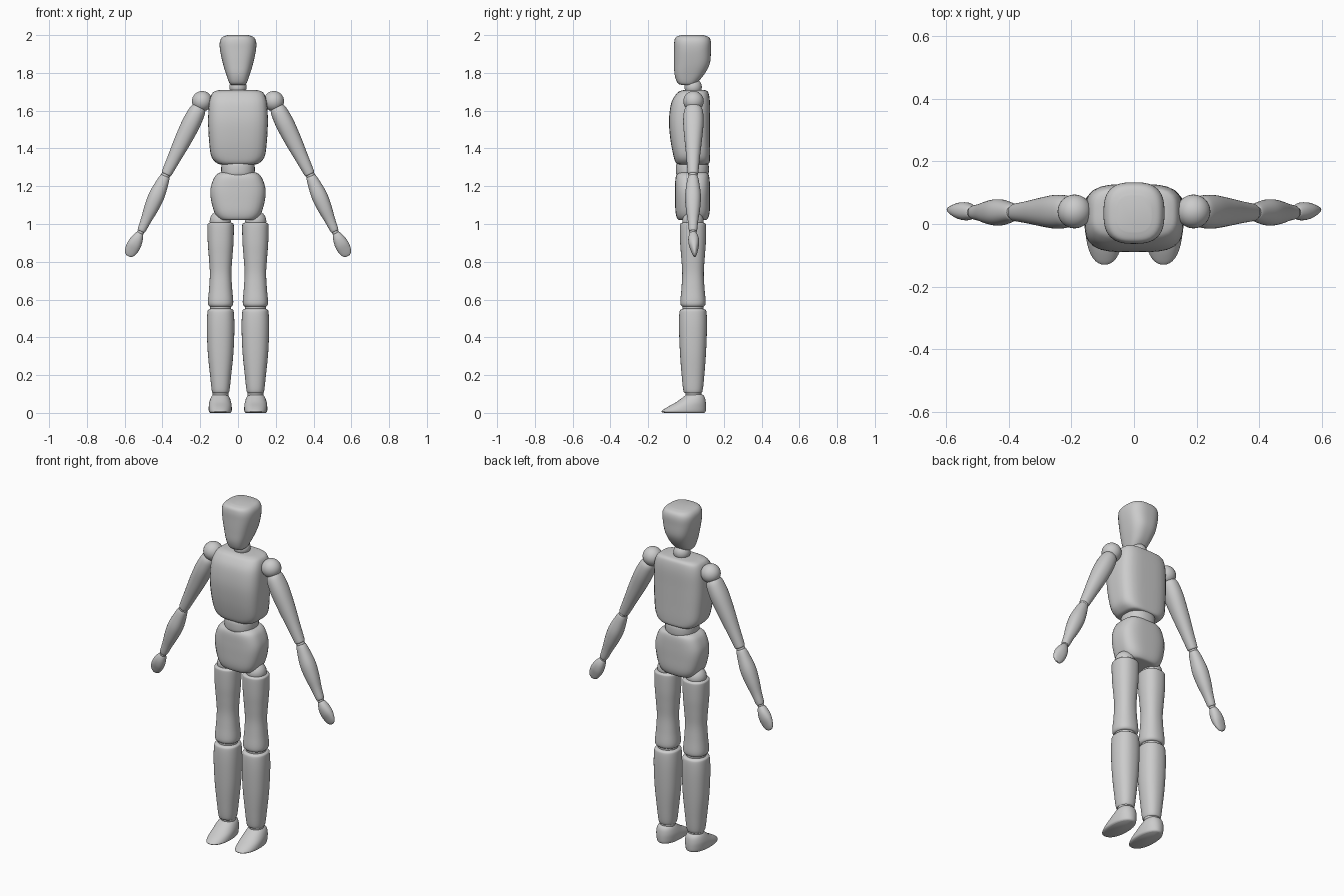
import bpy, bmesh, math
from mathutils import Vector, Matrix

cube = bpy.data.objects.get("Cube")
if cube:
    bpy.data.objects.remove(cube, do_unlink=True)

GREY = (0.6, 0.6, 0.6, 1)
mat = bpy.data.materials.new("matte grey")
mat.use_nodes = True
mat.diffuse_color = GREY
mat.node_tree.nodes["Principled BSDF"].inputs["Base Color"].default_value = GREY


def finish(name, bm, matrix=Matrix()):
    bmesh.ops.recalc_face_normals(bm, faces=bm.faces)
    mesh = bpy.data.meshes.new(name)
    bm.to_mesh(mesh)
    bm.free()
    mesh.materials.append(mat)
    obj = bpy.data.objects.new(name, mesh)
    bpy.context.collection.objects.link(obj)
    obj.matrix_world = matrix
    bpy.ops.object.select_all(action='DESELECT')
    obj.select_set(True)
    bpy.context.view_layer.objects.active = obj
    bpy.ops.object.shade_smooth_by_angle(angle=math.radians(50))
    return obj


def spline(points, steps=5):
    """Catmull-Rom through tuples of equal length."""
    p = [points[0]] + points + [points[-1]]
    out = []
    for i in range(1, len(p) - 2):
        for k in range(steps):
            t = k / steps
            out.append([b + t / 2 * (c - a + t * (2*a - 5*b + 4*c - d + t * (3*(b - c) + d - a)))
                        for a, b, c, d in zip(*p[i-1:i+3])])
    return out + [list(points[-1])]


def loft(name, stations, power=2.0, matrix=Matrix(), sides=40):
    """Stations are (height, half width, y min, y max); power sets how boxy the section is."""
    bm = bmesh.new()
    rings = []
    for h, rx, y0, y1 in spline(stations):
        ring = []
        for i in range(sides):
            a = 2 * math.pi * i / sides
            c, s = math.cos(a), math.sin(a)
            k = (abs(c) ** power + abs(s) ** power) ** (-1 / power)
            ring.append(bm.verts.new((rx * c * k, (y0 + y1) / 2 + (y1 - y0) / 2 * s * k, h)))
        rings.append(ring)
    for lo, hi in zip(rings, rings[1:]):
        for i in range(sides):
            j = (i + 1) % sides
            bm.faces.new((lo[i], lo[j], hi[j], hi[i]))
    bm.faces.new(rings[0][::-1])
    bm.faces.new(rings[-1])
    return finish(name, bm, matrix)


def ball(name, centre, radius):
    bm = bmesh.new()
    bmesh.ops.create_uvsphere(bm, u_segments=32, v_segments=16, radius=radius)
    return finish(name, bm, Matrix.Translation(centre))


def round_stations(rows):
    """(height, radius) or (height, x radius, y radius) rows centred on the axis."""
    return [(r[0], r[1], -r[-1], r[-1]) for r in rows]


def along(start, end):
    """Frame at start with z toward end and y kept."""
    z = (end - start).normalized()
    y = Vector((0, 1, 0))
    y = (y - z * y.dot(z)).normalized()
    x = y.cross(z)
    return Matrix.Translation(start) @ Matrix((x, y, z)).transposed().to_4x4()


# Head and trunk
loft("head", [(1.735, .03, -.015, .04), (1.745, .045, -.043, .055), (1.79, .062, -.06, .095),
              (1.85, .08, -.063, .126), (1.92, .095, -.063, .132), (1.965, .096, -.062, .132),
              (1.99, .082, -.053, .12), (2.0, .055, -.025, .09)], 2.8)
ball("neck_joint", (0, .038, 1.725), .046)
loft("chest", [(1.315, .085, -.03, .105), (1.322, .112, -.052, .123), (1.36, .142, -.066, .127),
               (1.45, .154, -.083, .127), (1.55, .158, -.09, .127), (1.64, .153, -.078, .127),
               (1.69, .138, -.05, .12), (1.706, .112, -.025, .108), (1.71, .08, 0, .09)], 3.6)
loft("waist_joint", [(1.25, .08, -.045, .11), (1.27, .088, -.053, .12),
                     (1.31, .088, -.053, .12), (1.33, .08, -.045, .11)], 2.3)
loft("pelvis", [(1.02, .07, -.02, .09), (1.025, .098, -.043, .112), (1.06, .124, -.055, .125),
                (1.13, .143, -.058, .127), (1.19, .145, -.058, .127), (1.245, .126, -.055, .124),
                (1.268, .105, -.042, .115), (1.275, .08, -.02, .095)], 3.2)

for side, s in (("left", 1), ("right", -1)):
    # Leg
    hip = Matrix.Translation((s * .092, .037, 0))
    ball(side + "_hip_joint", (s * .094, .037, 1.015), .056)
    loft(side + "_thigh", round_stations([
        (.562, .05), (.567, .062), (.59, .067), (.66, .061), (.74, .057), (.82, .062),
        (.9, .068), (.985, .07), (1.003, .066), (1.008, .052)]), 2.3, hip)
    ball(side + "_knee_joint", (s * .092, .037, .56), .056)
    loft(side + "_shin", round_stations([
        (.107, .036), (.114, .046, .05), (.2, .056, .06), (.32, .068, .069), (.45, .073, .074),
        (.53, .07, .072), (.547, .064), (.553, .05)]), 2.3, hip)
    ball(side + "_ankle_joint", (s * .092, .04, .105), .043)
    loft(side + "_foot", [(0, .052, -.115, .097), (.008, .06, -.13, .104), (.03, .061, -.1, .106),
                          (.055, .058, -.055, .105), (.08, .05, -.02, .1), (.095, .04, .0, .09),
                          (.1, .027, .012, .075)], 2.2, Matrix.Translation((s * .094, 0, 0)))

    # Arm
    shoulder = Vector((s * .19, .04, 1.65))
    elbow = Vector((s * .383, .037, 1.258))
    wrist = Vector((s * .515, .037, .957))
    tip = Vector((s * .582, .047, .828))
    ball(side + "_shoulder_joint", shoulder, .054)
    upper = (elbow - shoulder).length
    loft(side + "_upper_arm", round_stations([
        (.03, .034, .036), (.06, .044, .05), (.13, .049, .054), (.23, .045, .046),
        (.33, .036, .036), (upper - .025, .029), (upper - .008, .026), (upper - .003, .018)]),
        2.2, along(shoulder, elbow))
    ball(side + "_elbow_joint", elbow, .024)
    fore = (wrist - elbow).length
    loft(side + "_forearm", round_stations([
        (.004, .018), (.01, .026), (.05, .034), (.12, .042), (.19, .038), (.26, .028),
        (fore - .012, .022), (fore - .004, .015)]), 2.2, along(elbow, wrist))
    ball(side + "_wrist_joint", wrist, .018)
    reach = (tip - wrist).length
    loft(side + "_hand", round_stations([
        (.003, .012), (.01, .02), (.04, .031, .028), (.075, .037, .027), (.11, .034, .018),
        (reach - .012, .024, .01), (reach - .002, .01, .004)]), 2.2, along(wrist, tip))
